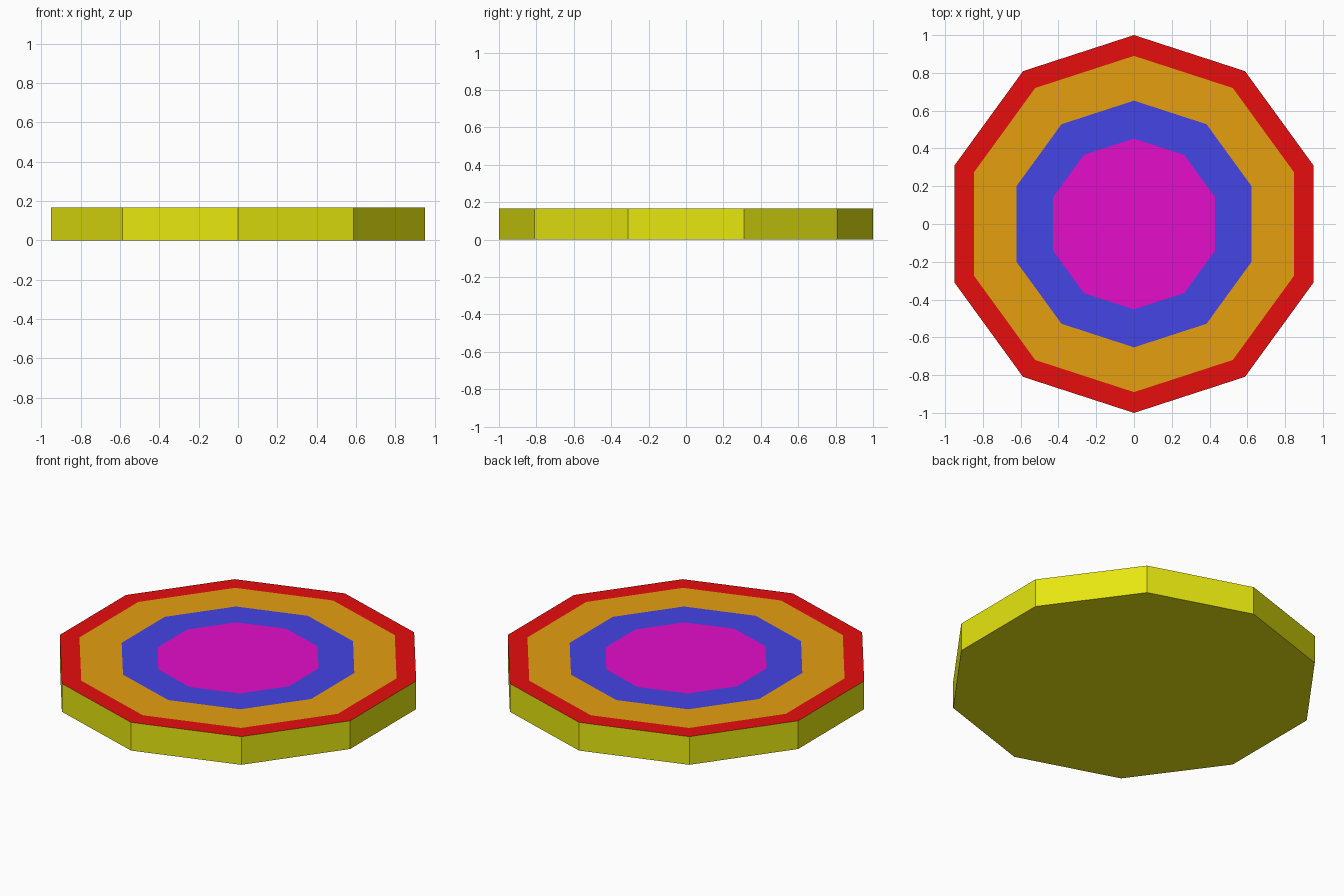
import bpy, math

if "Cube" in bpy.data.objects:
    bpy.data.objects.remove(bpy.data.objects["Cube"])

SIDES, HEIGHT = 10, 0.167

# Flat colours
def mat(name, rgb):
    m = bpy.data.materials.new(name)
    m.diffuse_color = (*rgb, 1.0)
    m.use_nodes = True
    m.node_tree.nodes["Principled BSDF"].inputs["Base Color"].default_value = m.diffuse_color
    return m

mats = [mat("yellow", (0.80, 0.80, 0.005)),
        mat("red", (0.80, 0.004, 0.004)),
        mat("orange", (0.78, 0.35, 0.005)),
        mat("blue", (0.058, 0.058, 0.78)),
        mat("magenta", (0.78, 0.004, 0.60))]

# Concentric ten-sided loops: bottom rim, top rim, then the painted ring borders
loops = [(1.0, 0.0), (1.0, HEIGHT), (0.89, HEIGHT), (0.653, HEIGHT), (0.452, HEIGHT)]
verts = []
for r, z in loops:
    for i in range(SIDES):
        a = math.pi / 2 + 2 * math.pi * i / SIDES
        verts.append((r * math.cos(a), r * math.sin(a), z))

# Bottom face, side wall, red, orange and blue rings, magenta centre
faces, colours = [tuple(reversed(range(SIDES)))], [0]
for k in range(len(loops) - 1):
    for i in range(SIDES):
        j = (i + 1) % SIDES
        a, b = k * SIDES, (k + 1) * SIDES
        faces.append((a + i, a + j, b + j, b + i))
        colours.append(k)
faces.append(tuple(range((len(loops) - 1) * SIDES, len(loops) * SIDES)))
colours.append(4)

mesh = bpy.data.meshes.new("target_disc")
mesh.from_pydata(verts, [], faces)
for m in mats:
    mesh.materials.append(m)
for p, c in zip(mesh.polygons, colours):
    p.material_index = c
mesh.update()
disc = bpy.data.objects.new("target_disc", mesh)
bpy.context.collection.objects.link(disc)
